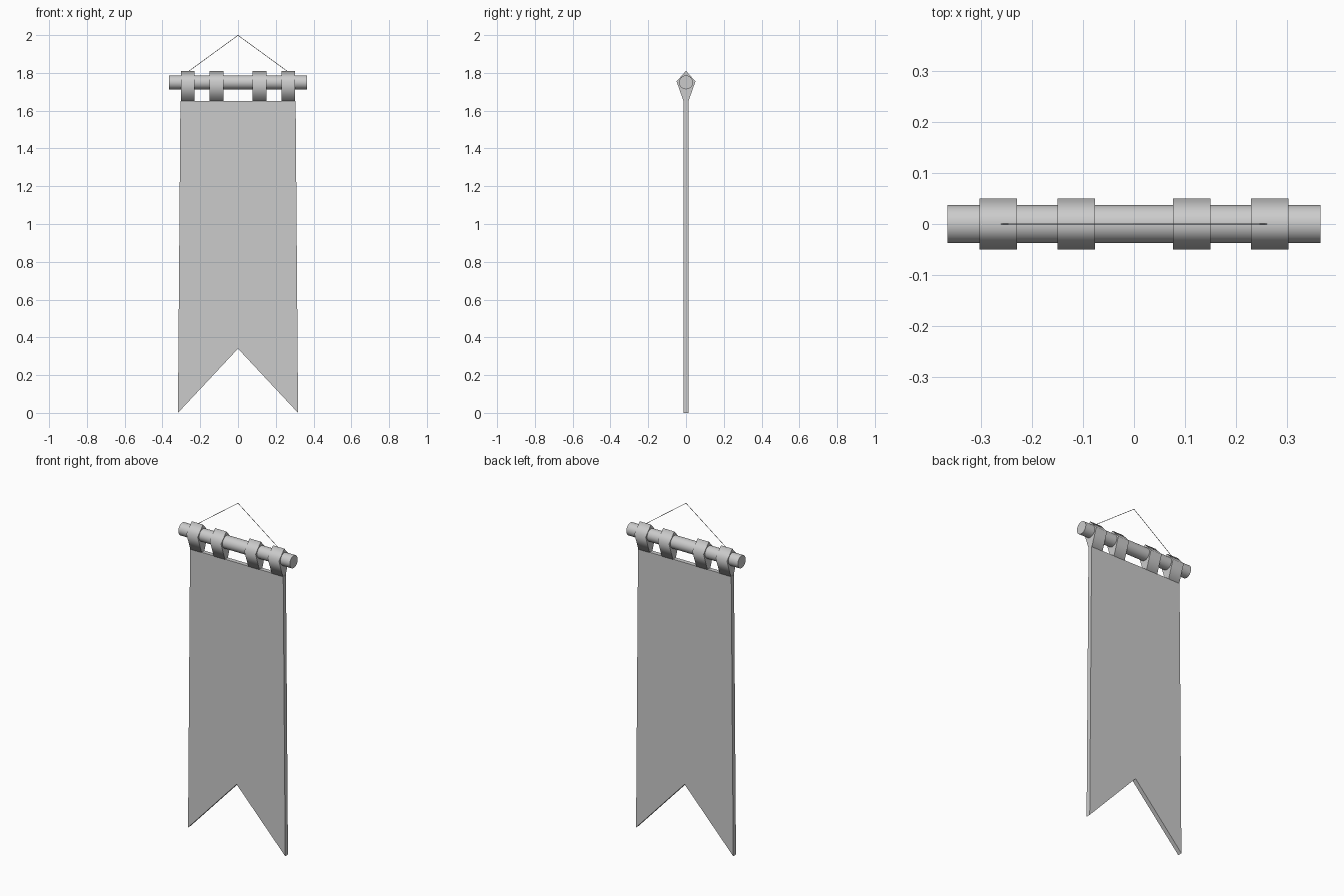
import bpy, bmesh, math
from mathutils import Vector

if "Cube" in bpy.data.objects:
    bpy.data.objects.remove(bpy.data.objects["Cube"])


def prism(name, outline, offset):
    """Extrude a closed 3D outline by an offset vector."""
    bm = bmesh.new()
    face = bm.faces.new([bm.verts.new(p) for p in outline])
    ext = bmesh.ops.extrude_face_region(bm, geom=[face], use_keep_orig=True)
    moved = [v for v in ext["geom"] if isinstance(v, bmesh.types.BMVert)]
    bmesh.ops.translate(bm, verts=moved, vec=offset)
    bmesh.ops.recalc_face_normals(bm, faces=bm.faces)
    mesh = bpy.data.meshes.new(name)
    bm.to_mesh(mesh)
    bm.free()
    obj = bpy.data.objects.new(name, mesh)
    bpy.context.collection.objects.link(obj)
    return obj


def rod(name, a, b, radius, sides):
    """Cylinder between two points."""
    a, b = Vector(a), Vector(b)
    bpy.ops.mesh.primitive_cylinder_add(vertices=sides, radius=radius,
                                        depth=(b - a).length, location=(a + b) / 2)
    obj = bpy.context.object
    obj.name = name
    obj.rotation_euler = (b - a).to_track_quat('Z', 'Y').to_euler()
    bpy.ops.object.shade_smooth_by_angle(angle=math.radians(40))
    return obj


# Swallow-tailed cloth
T = 0.013
cloth = [(-0.305, 1.652), (-0.318, 0), (0, 0.34), (0.318, 0), (0.305, 1.652)]
prism("banner_cloth", [(x, -T, z) for x, z in cloth], (0, 2 * T, 0))

# Hanging pole
rod("pole", (-0.365, 0, 1.75), (0.365, 0, 1.75), 0.037, 24)

# Cloth loops around the pole
half = [(0.05, 1.755), (T, 1.65)]
profile = [(0, 1.811)] + half + [(-y, z) for y, z in reversed(half)]
W = 0.074
for i, x in enumerate((-0.266, -0.113, 0.113, 0.266)):
    loop = prism(f"hanging_loop_{i + 1}",
                 [(x - W / 2, y, z) for y, z in profile], (W, 0, 0))
    for p in loop.data.polygons:
        p.use_smooth = abs(p.normal.x) < 0.5

# Hanging cord
for side, label in ((-1, "left"), (1, "right")):
    rod(f"cord_{label}", (side * 0.262, 0, 1.808), (0, 0, 1.999), 0.0015, 6)
